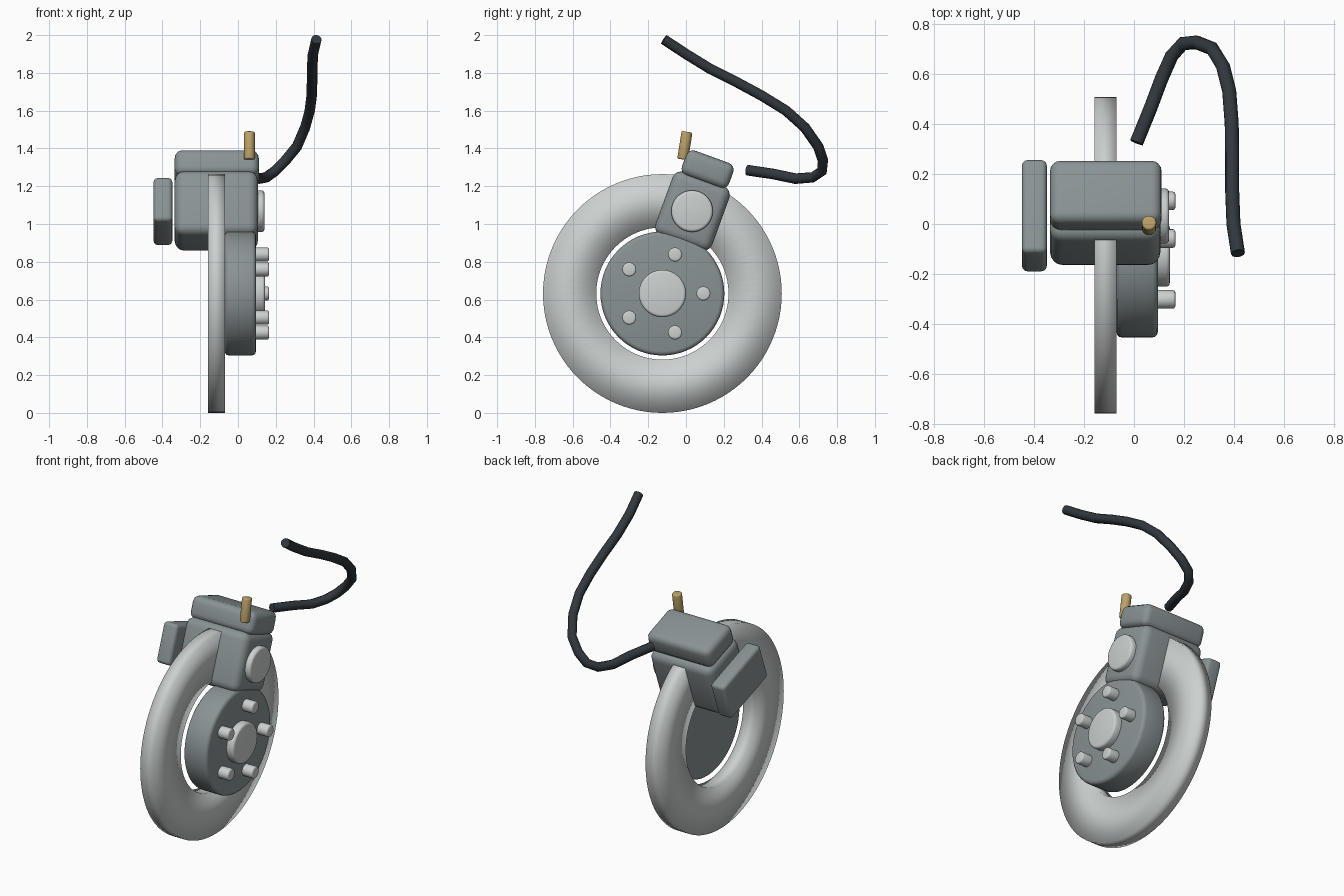
import bpy, bmesh, math
from mathutils import Vector, Matrix

if "Cube" in bpy.data.objects:
    bpy.data.objects.remove(bpy.data.objects["Cube"])

CY, CZ = -0.125, 0.632          # wheel axis
TILT = math.radians(-20)        # caliper leans backwards around the axis


def material(name, rgb):
    m = bpy.data.materials.new(name)
    m.diffuse_color = (*rgb, 1)
    m.use_nodes = True
    m.node_tree.nodes["Principled BSDF"].inputs["Base Color"].default_value = m.diffuse_color
    return m


steel = material("light steel", (0.60, 0.635, 0.63))
iron = material("grey cast iron", (0.25, 0.29, 0.30))
rubber = material("black rubber", (0.03, 0.039, 0.047))
brass = material("brass", (0.50, 0.36, 0.14))


def finish(bm, name, mat, matrix, angle=35):
    bmesh.ops.recalc_face_normals(bm, faces=bm.faces)
    bm.transform(matrix)
    me = bpy.data.meshes.new(name)
    bm.to_mesh(me)
    bm.free()
    me.materials.append(mat)
    ob = bpy.data.objects.new(name, me)
    bpy.context.collection.objects.link(ob)
    bpy.ops.object.select_all(action='DESELECT')
    ob.select_set(True)
    bpy.context.view_layer.objects.active = ob
    bpy.ops.object.shade_smooth_by_angle(angle=math.radians(angle))
    return ob


def rounded_box(name, x0, x1, radius_pos, tangent, radial, bevel):
    """Rounded block placed along the tilted caliper direction."""
    bm = bmesh.new()
    bmesh.ops.create_cube(bm, size=1)
    bm.transform(Matrix.Diagonal((x1 - x0, tangent, radial, 1)))
    bmesh.ops.bevel(bm, geom=bm.edges[:], offset=bevel, segments=4,
                    profile=0.5, affect='EDGES')
    m = (Matrix.Translation((0, CY, CZ)) @ Matrix.Rotation(TILT, 4, 'X')
         @ Matrix.Translation(((x0 + x1) / 2, 0, radius_pos)))
    return finish(bm, name, iron, m)


def rounded_cylinder(name, mat, radius, depth, matrix, bevel, sides=48):
    bm = bmesh.new()
    bmesh.ops.create_cone(bm, cap_ends=True, segments=sides, radius1=radius,
                          radius2=radius, depth=depth)
    rims = [e for e in bm.edges if any(len(f.verts) > 4 for f in e.link_faces)]
    bmesh.ops.bevel(bm, geom=rims, offset=bevel, segments=3, profile=0.5,
                    affect='EDGES')
    return finish(bm, name, mat, matrix)


def axle_disc(name, mat, radius, x0, x1, y, z, bevel, sides=48):
    m = (Matrix.Translation(((x0 + x1) / 2, y, z))
         @ Matrix.Rotation(math.pi / 2, 4, 'Y'))
    return rounded_cylinder(name, mat, radius, x1 - x0, m, bevel, sides)


# Brake rotor: rectangular section ring with soft shading
bm = bmesh.new()
N = 96
profile = [(-0.158, 0.35), (-0.158, 0.632), (-0.07, 0.632), (-0.07, 0.35)]
rings = []
for i in range(N):
    a = 2 * math.pi * i / N
    rings.append([bm.verts.new((x, r * math.cos(a), r * math.sin(a)))
                  for x, r in profile])
for i in range(N):
    p, q = rings[i], rings[(i + 1) % N]
    for j in range(4):
        k = (j + 1) % 4
        bm.faces.new((p[j], p[k], q[k], q[j]))
finish(bm, "brake_rotor", steel, Matrix.Translation((0, CY, CZ)), 180)

# Hub, centre cap and wheel studs
axle_disc("hub", iron, 0.328, -0.07, 0.095, CY, CZ, 0.022, 64)
axle_disc("hub_cap", steel, 0.125, 0.07, 0.143, CY, CZ, 0.015)
for i in range(5):
    a = 2 * math.pi * i / 5
    axle_disc(f"wheel_stud_{i + 1}", steel, 0.037, 0.07, 0.165,
              CY + 0.217 * math.cos(a), CZ + 0.217 * math.sin(a), 0.01, 24)

# Caliper body, bridge and inner plate
rounded_box("caliper_body", -0.335, 0.105, 0.465, 0.32, 0.36, 0.05)
rounded_box("caliper_bridge", -0.335, 0.11, 0.70, 0.266, 0.14, 0.04)
rounded_box("inner_plate", -0.447, -0.348, 0.462, 0.396, 0.246, 0.022)
axle_disc("piston_cap", steel, 0.11, 0.07, 0.14, 0.032, 1.068, 0.015)

# Bleed valve
rounded_cylinder("bleed_valve", brass, 0.029, 0.148,
                 Matrix.Translation((0.06, -0.006, 1.415))
                 @ Matrix.Rotation(math.radians(-9), 4, 'X'), 0.008, 24)

# Brake hose
path = [(0.415, -0.117, 1.977), (0.397, 0, 1.90), (0.392, 0.13, 1.82),
        (0.392, 0.27, 1.75), (0.39, 0.40, 1.68), (0.38, 0.53, 1.60),
        (0.355, 0.63, 1.51), (0.312, 0.70, 1.41), (0.25, 0.725, 1.335),
        (0.195, 0.72, 1.28), (0.15, 0.67, 1.247), (0.11, 0.58, 1.24),
        (0.065, 0.46, 1.265), (0.01, 0.325, 1.285)]
cu = bpy.data.curves.new("brake_hose", 'CURVE')
cu.dimensions = '3D'
cu.bevel_depth = 0.028
cu.bevel_resolution = 3
cu.use_fill_caps = True
sp = cu.splines.new('POLY')
sp.points.add(len(path) - 1)
for p, c in zip(sp.points, path):
    p.co = (*c, 1)
sp.use_smooth = True
cu.materials.append(rubber)
bpy.context.collection.objects.link(bpy.data.objects.new("brake_hose", cu))
